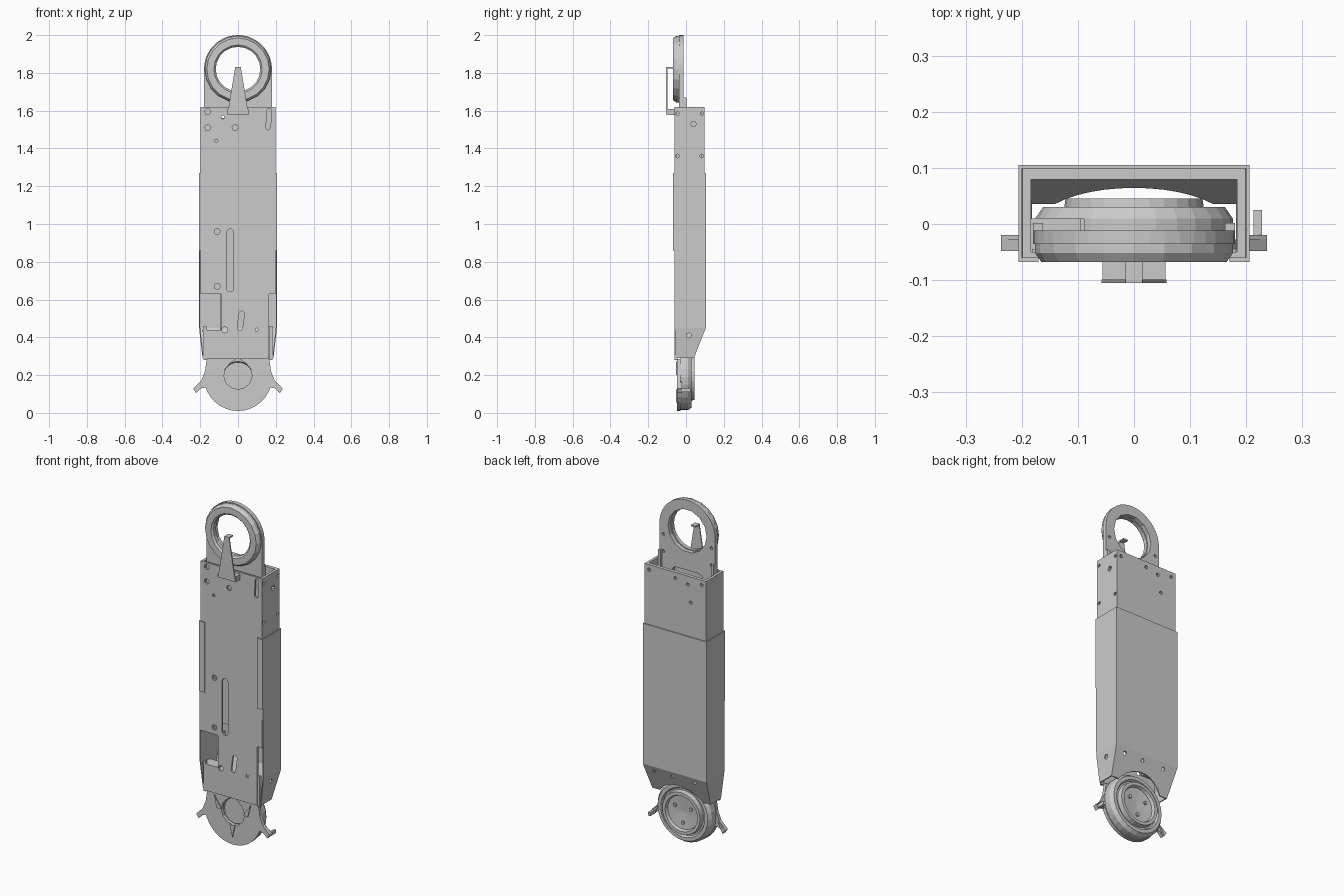
import bpy, bmesh
from math import cos, sin, pi
from mathutils import Vector

cube = bpy.data.objects.get("Cube")
if cube:
    bpy.data.objects.remove(cube)


def loft(name, rings, closed=False):
    """Skin a stack of equal-sized point rings; closed joins last to first."""
    bm = bmesh.new()
    loops = [[bm.verts.new(p) for p in ring] for ring in rings]
    n = len(loops[0])
    pairs = list(zip(loops, loops[1:] + loops[:1]))
    for a, b in pairs if closed else pairs[:-1]:
        for i in range(n):
            j = (i + 1) % n
            bm.faces.new((a[i], a[j], b[j], b[i]))
    if not closed:
        bm.faces.new(loops[0])
        bm.faces.new(loops[-1])
    bmesh.ops.recalc_face_normals(bm, faces=bm.faces)
    mesh = bpy.data.meshes.new(name)
    bm.to_mesh(mesh)
    bm.free()
    obj = bpy.data.objects.new(name, mesh)
    bpy.context.collection.objects.link(obj)
    return obj


def plate(name, outline, y0, y1):
    """Extrude an x-z outline along y."""
    return loft(name, [[(x, y, z) for x, z in outline] for y in (y0, y1)])


def box(name, x, y, z):
    return plate(name, [(x[0], z[0]), (x[1], z[0]), (x[1], z[1]), (x[0], z[1])], *y)


def circle(r, z, n=32, x=0):
    return [(x + r * cos(2 * pi * i / n), z + r * sin(2 * pi * i / n)) for i in range(n)]


def lathe(name, profile, z, n, closed=False):
    """Turn (radius, y) points about a front-to-back axis at height z."""
    return loft(name, [[(a, y, c) for a, c in circle(r, z, n)] for r, y in profile], closed)


def slot(start, end, r, n=6):
    """Rounded slot outline between two x-z points."""
    a, b = Vector(start), Vector(end)
    d = (b - a).normalized()
    s = Vector((-d.y, d.x))
    arc = [pi * i / n for i in range(n + 1)]
    return ([tuple(b + r * (sin(t) * d - cos(t) * s)) for t in arc]
            + [tuple(a + r * (cos(t) * s - sin(t) * d)) for t in arc])


def side_hole(y, z, r):
    return loft("cutter", [[(x, y + a, c) for a, c in circle(r, z, 8)] for x in (0.15, 0.25)])


def cut(obj, cutters):
    """Subtract each cutter, then delete it."""
    bpy.context.view_layer.objects.active = obj
    for c in cutters:
        c.hide_render = True
        m = obj.modifiers.new("cut", "BOOLEAN")
        m.operation, m.solver, m.object = "DIFFERENCE", "EXACT", c
        bpy.ops.object.modifier_apply(modifier=m.name)
        bpy.data.objects.remove(c)


def holes(points, y0, y1, r=0.013):
    return [plate("cutter", circle(r, z, 8, x), y0, y1) for x, z in points]


def rect(w, front, back, z):
    return [(-w, front, z), (w, front, z), (w, back, z), (-w, back, z)]


# Hollow rectangular upper body
body = loft("body_tube", [rect(0.199, -0.061, 0.099, 0.63), rect(0.199, -0.061, 0.099, 1.62),
                          rect(0.184, -0.05, 0.079, 1.62), rect(0.184, -0.05, 0.079, 0.63)], True)
front = holes([(-0.16, 1.595), (-0.16, 1.51), (-0.015, 1.51), (-0.11, 0.96), (-0.11, 0.67)],
              -0.08, -0.03, 0.016)
front += holes([(-0.08, 1.565), (-0.115, 1.44)], -0.08, -0.03, 0.009)
front += [plate("cutter", slot((-0.042, 0.66), (-0.042, 0.955), 0.019), -0.08, -0.03),
          plate("cutter", slot((0.16, 1.51), (0.165, 1.6), 0.012), -0.08, -0.03)]
rear = holes([(-0.17, 1.59), (0, 1.585), (0.17, 1.59), (-0.08, 1.57), (-0.1, 1.47)], 0.06, 0.12, 0.01)
sides = [side_hole(y, z, r) for y, z, r in
         [(0.04, 1.53, 0.014), (-0.045, 1.585, 0.009), (0.085, 1.585, 0.009),
          (-0.045, 1.36, 0.01), (0.083, 1.36, 0.01)]]
cut(body, front + rear + sides)


# U-shaped outer cover with a tapered foot
def channel(w, front_y, back_y, z, t=0.006):
    u, b = w - t, back_y - t
    return [(-w, front_y, z), (-w, back_y, z), (w, back_y, z), (w, front_y, z),
            (u, front_y, z), (u, b, z), (-u, b, z), (-u, front_y, z)]


cover = loft("outer_cover", [channel(0.206, -0.064, 0.105, 1.27), channel(0.206, -0.06, 0.105, 0.45),
                             channel(0.188, -0.055, 0.042, 0.29)])
cut(cover, [plate("cutter", circle(0.172, 0.19, 40), 0, 0.15), side_hole(0.015, 0.41, 0.013)]
    + holes([(-0.12, 0.42), (0.02, 0.42), (0.14, 0.42)], 0.06, 0.12, 0.01))

for side, s in (("right", -1), ("left", 1)):
    box(f"{side}_cover_flange", (s * 0.17, s * 0.206), (-0.068, -0.06), (0.86, 1.27))
    box(f"{side}_foot_strip", (s * 0.168, s * 0.182), (-0.06, -0.045), (0.28, 0.46))
    box(f"{side}_support_post", (s * 0.162, s * 0.18), (-0.012, 0.002), (1.35, 1.67))

# Lower front panel with its open corner pocket
panel = plate("lower_panel", [(-0.09, 0.63), (-0.09, 0.44), (-0.182, 0.44), (-0.178, 0.285),
                              (0.165, 0.285), (0.165, 0.63)], -0.058, -0.046)
cut(panel, holes([(-0.07, 0.44)], -0.08, 0, 0.016) + holes([(0.1, 0.44)], -0.08, 0, 0.009)
    + [plate("cutter", slot((0.01, 0.45), (0.02, 0.525), 0.014), -0.08, 0)])
box("pocket_ledge", (-0.19, -0.09), (-0.056, 0.01), (0.43, 0.44))
box("pocket_wall", (-0.095, -0.088), (-0.05, 0.01), (0.44, 0.63))

# Arched plate and faceted ring at the top
TOP = 1.82
arch = [(-0.18, 1.4), (0.18, 1.4)] + [(0.18 * cos(pi * i / 20), TOP + 0.18 * sin(pi * i / 20))
                                      for i in range(21)]
top_plate = plate("top_plate", arch, -0.036, -0.012)
cut(top_plate, [plate("cutter", circle(0.125, TOP, 14), -0.1, 0.1),
                plate("cutter", slot((-0.07, 1.56), (0.07, 1.56), 0.03), -0.1, 0.1)]
    + holes([(x, z) for x in (-0.155, 0.155) for z in (1.66, 1.76)], -0.025, 0.1, 0.009))
lathe("top_ring", [(0.176, -0.036), (0.176, -0.052), (0.165, -0.068), (0.128, -0.068),
                   (0.118, -0.058), (0.118, -0.036)], TOP, 20, True)

# Pointed latch with bent tip and base
plate("latch_pointer", [(-0.058, 1.58), (0.058, 1.58), (0.05, 1.615), (0.015, 1.83),
                        (-0.015, 1.83), (-0.05, 1.615)], -0.105, -0.099)
box("latch_tip", (-0.015, 0.015), (-0.105, -0.068), (1.822, 1.83))
box("latch_base", (-0.056, 0.056), (-0.1, -0.058), (1.578, 1.61))
for s in (-1, 1):
    plate("latch_screw", circle(0.013, 1.595, 8, s * 0.035), -0.105, -0.1)

# Round foot: front plate with ears
LOW = 0.19
half = [(0.165, 0.285), (0.175, 0.22), (0.195, 0.17), (0.237, 0.128), (0.222, 0.105),
        (0.196, 0.13), (0.172, 0.135)]
bowl = [(0.18 * cos(-a), LOW - 0.18 * sin(a)) for a in [pi * (0.14 + 0.06 * i) for i in range(13)]]
foot = plate("foot_plate", half + bowl + [(-x, z) for x, z in reversed(half)], -0.048, -0.028)
cut(foot, [plate("cutter", [(0, 0.292)] + [(0.075 * cos(a), 0.2 + 0.075 * sin(a)) for a in
                            [pi * (0.7 + 0.16 * i) for i in range(11)]], -0.1, 0)])
for s in (-1, 1):
    plate("foot_ear_fin", [(s * 0.19, 0.165), (s * 0.237, 0.128), (s * 0.222, 0.105)], -0.045, -0.02)
box("bent_ear_tab", (0.213, 0.228), (-0.025, 0.025), (0.11, 0.13))

# Blades around the foot opening
for s in (-1, 1):
    plate("foot_blade", [(s * 0.118, 0.272), (s * 0.1, 0.2), (s * 0.07, 0.2)], -0.054, -0.045)
plate("lower_blade", [(0, 0.055), (0.016, 0.125), (-0.016, 0.125)], -0.054, -0.045)

# Stepped wheel behind the foot plate
lathe("foot_wheel", [(0.005, -0.012), (0.078, -0.012), (0.082, -0.03), (0.176, -0.03), (0.176, 0.01),
                     (0.162, 0.03), (0.142, 0.03), (0.135, 0.018), (0.126, 0.018), (0.122, 0.045),
                     (0.104, 0.045), (0.098, 0.028), (0.005, 0.02)], LOW, 28)
for i in range(3):
    a = 2 * pi * i / 3 + pi / 6
    plate("wheel_pin", circle(0.01, LOW + 0.06 * sin(a), 8, 0.06 * cos(a)), 0.02, 0.034)
